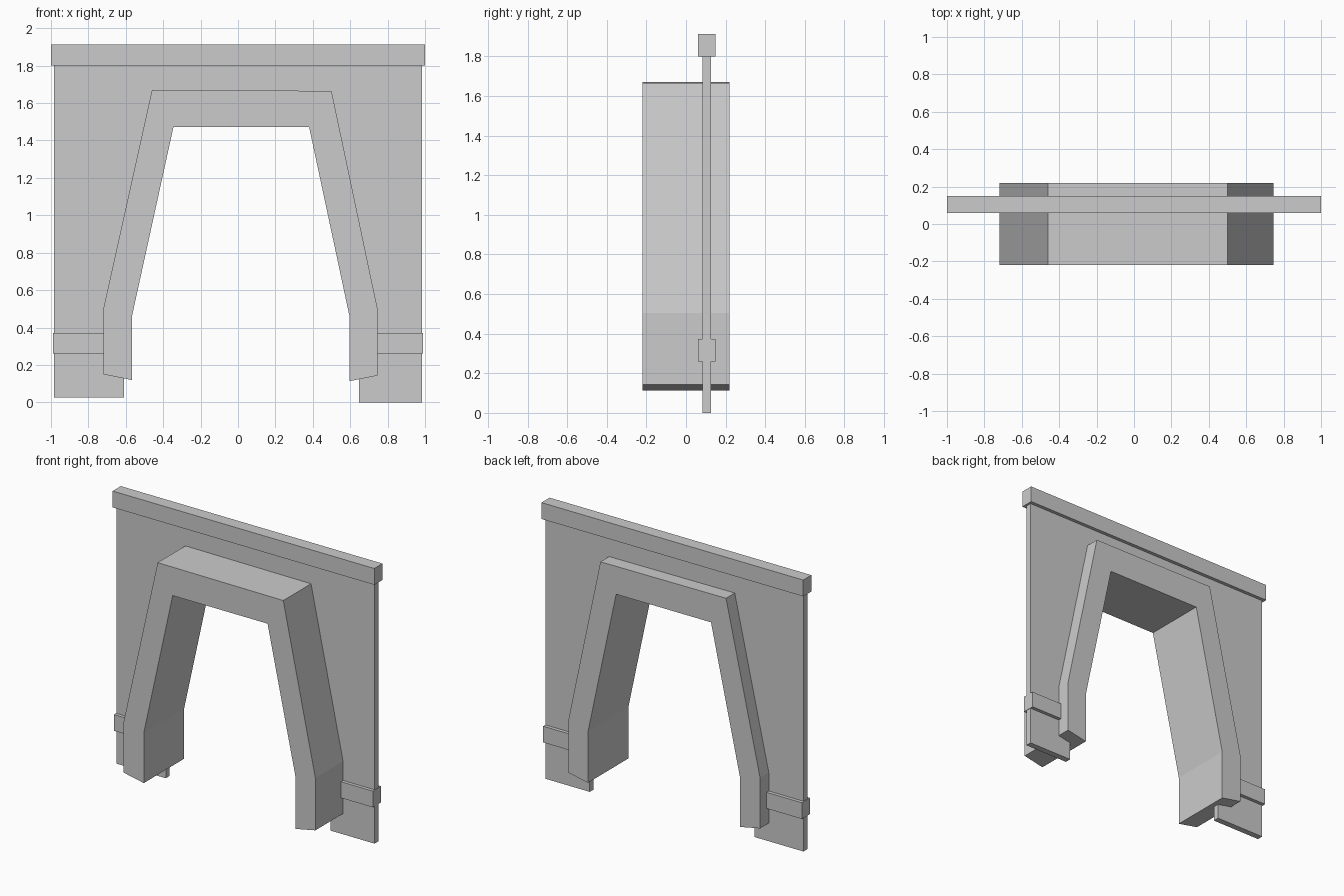
import bpy, bmesh

if "Cube" in bpy.data.objects:
    bpy.data.objects.remove(bpy.data.objects["Cube"])


def extrude_profile(name, points, y0, y1):
    """Closed x/z profile extruded along y."""
    bm = bmesh.new()
    face = bm.faces.new([bm.verts.new((x, y0, z)) for x, z in points])
    ext = bmesh.ops.extrude_face_region(bm, geom=[face])
    verts = [v for v in ext["geom"] if isinstance(v, bmesh.types.BMVert)]
    bmesh.ops.translate(bm, verts=verts, vec=(0, y1 - y0, 0))
    bmesh.ops.recalc_face_normals(bm, faces=bm.faces[:])
    mesh = bpy.data.meshes.new(name)
    bm.to_mesh(mesh)
    bm.free()
    obj = bpy.data.objects.new(name, mesh)
    bpy.context.collection.objects.link(obj)
    return obj


def beam(name, x0, x1, z0, z1):
    return extrude_profile(name, [(x0, z0), (x1, z0), (x1, z1), (x0, z1)], 0.06, 0.149)


# Thick door frame with splayed legs and slanted feet
outer = [(-0.72, 0.15), (-0.72, 0.5), (-0.46, 1.67), (0.5, 1.665), (0.745, 0.505), (0.745, 0.143)]
inner = [(0.595, 0.113), (0.595, 0.465), (0.38, 1.473), (-0.345, 1.473), (-0.566, 0.465), (-0.566, 0.119)]
extrude_profile("door_frame", outer + inner, -0.22, 0.22)

# Thin wall panel, its opening edge buried inside the frame
wall = [(-0.985, 0.025), (-0.985, 1.82), (0.985, 1.82), (0.985, 0.0), (0.648, 0.0),
        (0.648, 0.48), (0.43, 1.57), (-0.4, 1.57), (-0.61, 0.48), (-0.61, 0.025)]
extrude_profile("wall_panel", wall, 0.083, 0.125)

# Top rail and the two short lower rails
beam("top_rail", -1.0, 1.0, 1.8, 1.913)
beam("lower_rail_left", -0.99, -0.63, 0.26, 0.372)
beam("lower_rail_right", 0.665, 0.988, 0.26, 0.372)
